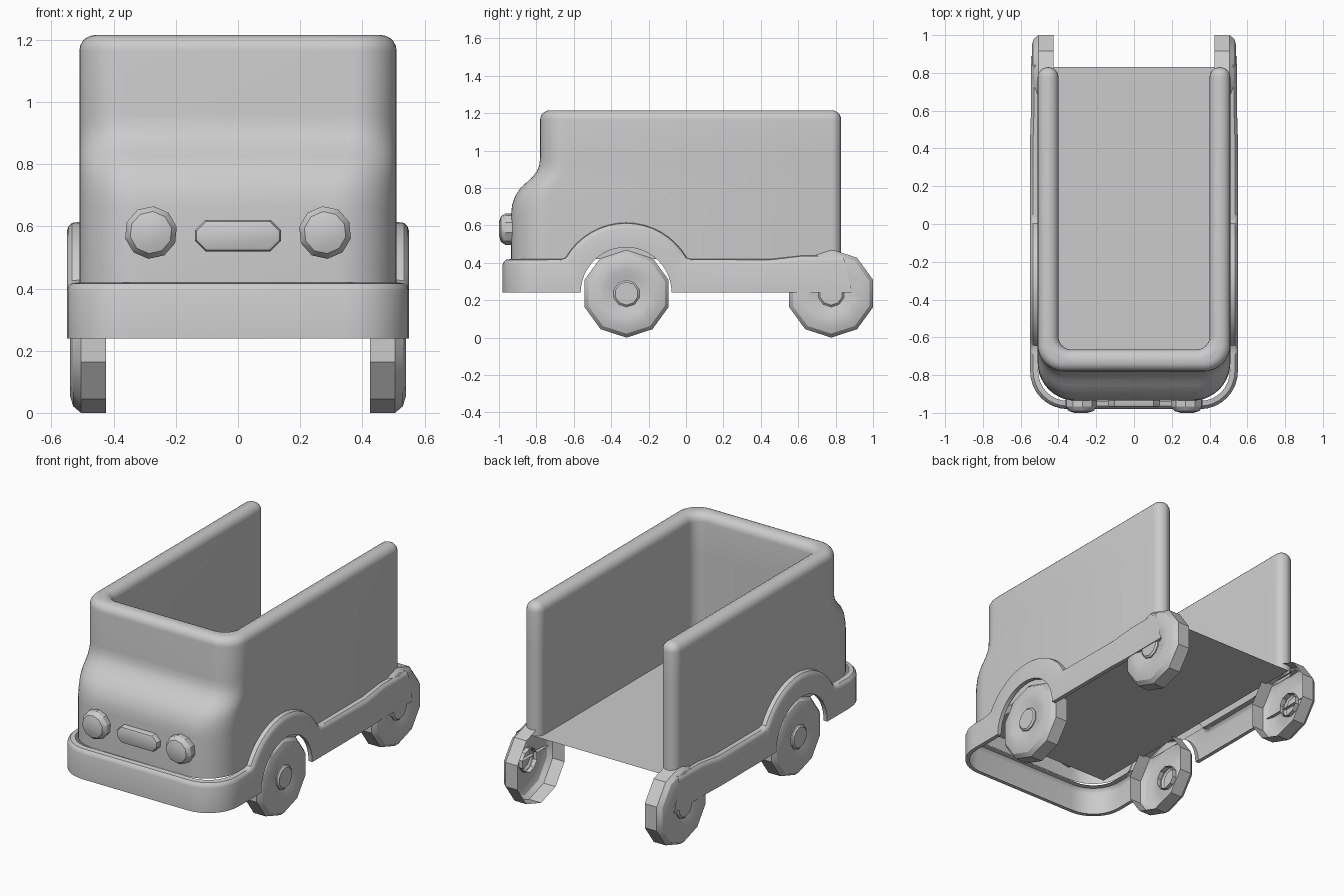
import bpy, bmesh
from math import sin, cos, pi, radians, sqrt
from mathutils import Vector

if "Cube" in bpy.data.objects:
    bpy.data.objects.remove(bpy.data.objects["Cube"])


def make(name, bm, angle=30):
    bmesh.ops.remove_doubles(bm, verts=bm.verts, dist=1e-5)
    bmesh.ops.recalc_face_normals(bm, faces=bm.faces)
    me = bpy.data.meshes.new(name)
    bm.to_mesh(me)
    bm.free()
    ob = bpy.data.objects.new(name, me)
    bpy.context.collection.objects.link(ob)
    bpy.ops.object.select_all(action='DESELECT')
    ob.select_set(True)
    bpy.context.view_layer.objects.active = ob
    bpy.ops.object.shade_smooth_by_angle(angle=radians(angle))
    return ob


def loft(bm, rings, closed):
    rows = [[bm.verts.new(p) for p in r] for r in rings]
    n = len(rows[0])
    for a, b in zip(rows, rows[1:]):
        for i in range(n if closed else n - 1):
            j = (i + 1) % n
            bm.faces.new((a[i], a[j], b[j], b[i]))
    return rows


def arc(cx, cy, r, a0, a1, n):
    pts = []
    for i in range(n + 1):
        a = radians(a0 + (a1 - a0) * i / n)
        pts.append((cx + r * cos(a), cy + r * sin(a)))
    return pts


def lathe(name, profile, centre, axis, sides=10, phase=pi / 2, cap=True):
    """Profile of (distance along axis, radius) turned around the axis."""
    bm = bmesh.new()
    rings = []
    for d, r in profile:
        ring = []
        for i in range(sides):
            a = phase + 2 * pi * i / sides
            u, v = r * cos(a), r * sin(a)
            off = Vector((d, u, v)) if axis == 'X' else Vector((u, d, v))
            ring.append(Vector(centre) + off)
        rings.append(ring)
    rows = loft(bm, rings, True)
    if cap:
        bm.faces.new(rows[-1])
    return make(name, bm)


# U-shaped body walls with the bulging nose, open at the back
def wall_ring(z, front, radius, d):
    x, xi, back, e = 0.51 - d, 0.40 + d, 0.83 - d, 0.052 - d
    ro, ri, inner = radius - d, 0.07 + d, -0.665 - d
    front += d
    half = arc(x - ro, front + ro, ro, -90, 0, 10)
    half += arc(x - e, back - e, e, 0, 90, 4)
    half += arc(xi + e, back - e, e, 90, 180, 4)
    half += arc(xi - ri, inner + ri, ri, 0, -90, 10)
    return [(px, py, z) for px, py in half] + [(-px, py, z) for px, py in reversed(half)]


levels = [(0.42, -0.935, 0.20), (0.66, -0.935, 0.20), (0.71, -0.93, 0.20),
          (0.76, -0.912, 0.19), (0.80, -0.885, 0.18), (0.83, -0.852, 0.17),
          (0.86, -0.82, 0.16), (0.89, -0.797, 0.15), (0.92, -0.785, 0.145),
          (0.96, -0.78, 0.14), (1.165, -0.78, 0.14)]
rings = [wall_ring(z, f, r, 0) for z, f, r in levels]
for k in range(1, 6):
    a = k * pi / 10
    rings.append(wall_ring(1.165 + 0.05 * sin(a), -0.78, 0.14, 0.05 * (1 - cos(a))))
bm = bmesh.new()
rows = loft(bm, rings, True)
bm.faces.new(rows[-1])
make("body_walls", bm)

# Load floor
bm = bmesh.new()
bm.faces.new([bm.verts.new(p) for p in
              ((-0.46, -0.82, 0.42), (0.46, -0.82, 0.42), (0.46, 0.83, 0.42), (-0.46, 0.83, 0.42))])
make("floor", bm)

# Skirt: bumper and side strips with front wheel arches
half = []   # bottom point, top point, inward direction
for i in range(9):
    a = radians(-90 + 90 * i / 8)
    x, y = 0.35 + 0.2 * cos(a), -0.78 + 0.2 * sin(a)
    half.append((Vector((x, y, 0.24)), Vector((x, y, 0.42)), Vector((-cos(a), -sin(a), 0))))
side = []
for i in range(25):
    a = pi - pi * i / 24
    side.append((-0.32 + 0.243 * cos(a), 0.24 + 0.243 * sin(a),
                 -0.32 + 0.375 * cos(a), max(0.42, 0.24 + 0.375 * sin(a)), 0.55))
side += [(0.45, 0.24, 0.45, 0.42, 0.55), (0.57, 0.24, 0.62, 0.44, 0.545),
         (0.89, 0.24, 0.84, 0.44, 0.545)]
for yb, zb, yt, zt, x in side:
    half.append((Vector((x, yb, zb)), Vector((x, yt, zt)), Vector((-1, 0, 0))))
flip = [tuple(Vector((-v.x, v.y, v.z)) for v in p) for p in reversed(half)]
path = flip + half
section = [(None, 0.025), (None, 0.0), (0.03, 0.0), (0.015, 0.005), (0.004, 0.016), (0.0, 0.043)]
rings = []
for drop, inset in section:
    ring = []
    for b, t, n in path:
        base = b if drop is None else t + (b - t).normalized() * drop
        ring.append(base + n * inset)
    rings.append(ring)
bm = bmesh.new()
loft(bm, rings, False)
make("skirt", bm)

# Ten-sided wheels, hollow on the inner side, with raised hubs
tyre = [(0.425, 0.236), (0.505, 0.236), (0.53, 0.215), (0.541, 0.18),
        (0.541, 0.125), (0.525, 0.085), (0.525, 0.07)]
hub = [(0.50, 0.072), (0.532, 0.072), (0.541, 0.062)]
for s, sn in ((1, "right"), (-1, "left")):
    for y, yn in ((-0.318, "front"), (0.776, "rear")):
        c = (0, y, 0.236)
        lathe(f"{yn}_{sn}_wheel", [(s * d, r) for d, r in tyre], c, 'X', cap=False)
        lathe(f"{yn}_{sn}_hub", [(s * d, r) for d, r in hub], c, 'X')
    # Headlights
    lathe(f"{sn}_headlight", [(-0.92, 0.085), (-0.965, 0.085), (-0.98, 0.075),
                              (-0.99, 0.068), (-1.0, 0.035)], (s * 0.28, 0, 0.58), 'Y', phase=pi / 2 + 0.1 * s)

# Grille: long octagon with a rounded edge
rings = []
for y, d in ((-0.92, 0), (-0.955, 0), (-0.966, 0.005), (-0.97, 0.014)):
    w, h, c = 0.138 - d, 0.051 - d, 0.034 - d * 0.6
    q = [(w, h - c), (w - c, h)]
    q += [(-x, z) for x, z in reversed(q)]
    q += [(-x, -z) for x, z in q]
    rings.append([(x, y, 0.57 + z) for x, z in q])
bm = bmesh.new()
rows = loft(bm, rings, True)
bm.faces.new(rows[-1])
make("grille", bm)
